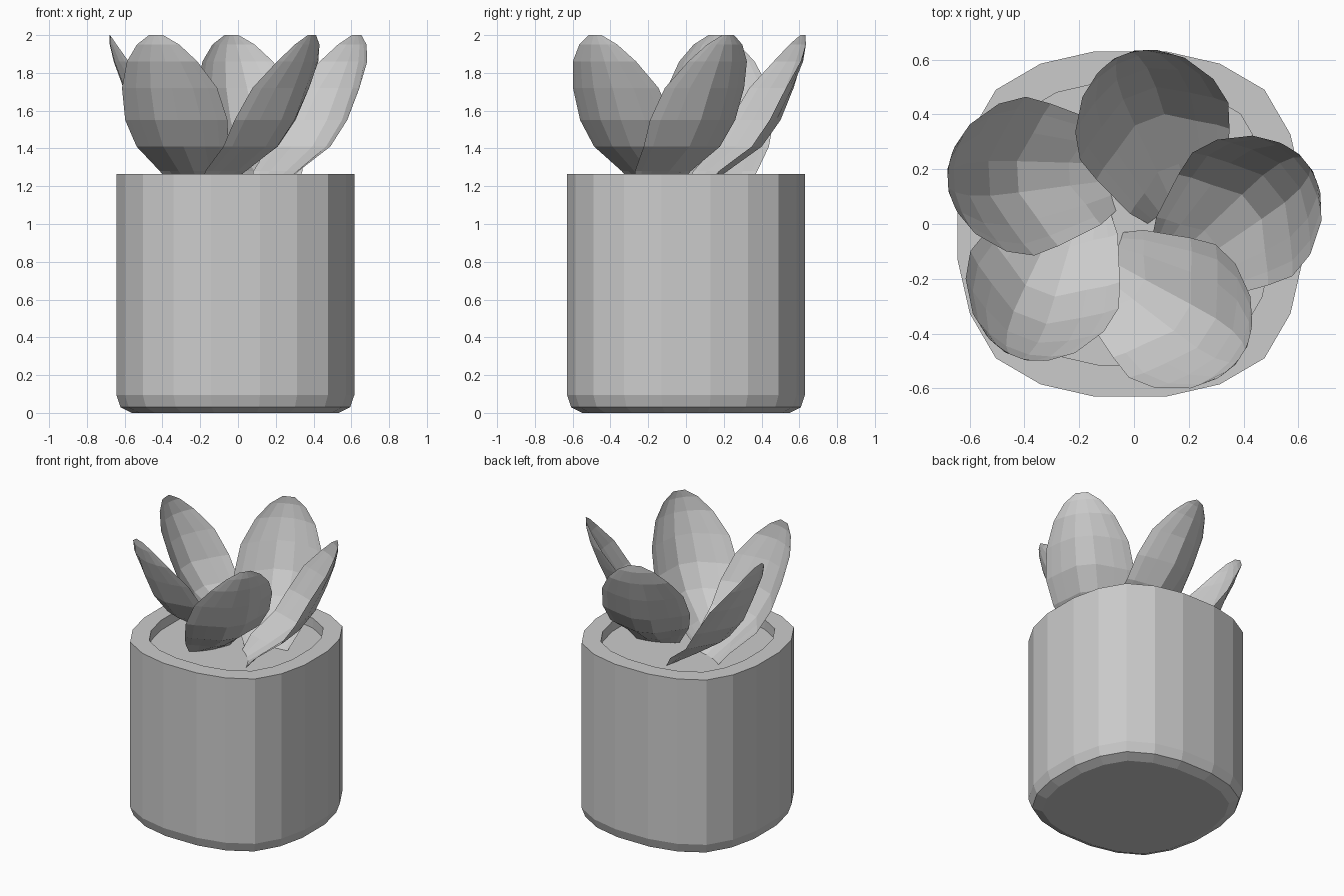
import bpy, bmesh
from math import cos, sin, radians

if "Cube" in bpy.data.objects:
    bpy.data.objects.remove(bpy.data.objects["Cube"])


def make_object(name, verts, faces):
    mesh = bpy.data.meshes.new(name)
    mesh.from_pydata(verts, [], faces)
    bm = bmesh.new()
    bm.from_mesh(mesh)
    bmesh.ops.recalc_face_normals(bm, faces=bm.faces)
    bm.to_mesh(mesh)
    bm.free()
    ob = bpy.data.objects.new(name, mesh)
    bpy.context.collection.objects.link(ob)
    return ob


# Pot outline: 20-sided rounded square, one quarter turned four times
quarter = [(0.63, 0.13), (0.585, 0.327), (0.49, 0.49), (0.327, 0.585), (0.13, 0.63)]
outline = []
for k in range(4):
    for x, y in quarter:
        for _ in range(k):
            x, y = -y, x
        outline.append((x, y))
n = len(outline)


def loft(name, rings):
    verts = [(x * s - 0.014, y * s, z) for s, z in rings for x, y in outline]
    faces = [(r * n + i, r * n + (i + 1) % n, (r + 1) * n + (i + 1) % n, (r + 1) * n + i)
             for r in range(len(rings) - 1) for i in range(n)]
    faces += [tuple(range(n)), tuple(range((len(rings) - 1) * n, len(rings) * n))]
    return make_object(name, verts, faces)


# Pot with chamfered foot, flat rim and soil surface just under the rim
loft("pot", [(0.87, 0), (0.965, 0.03), (1.0, 0.095), (1.0, 1.265), (0.82, 1.265), (0.82, 1.195)])

# Leaf rows: outward distance, height, half width, cup depth, midrib channel depth
rows = [(0.00, 1.19, 0.14, 0.02, 0), (0.12, 1.28, 0.19, 0.08, 0.03), (0.31, 1.41, 0.26, 0.11, 0.03),
        (0.42, 1.55, 0.29, 0.13, 0.025), (0.51, 1.72, 0.27, 0.12, 0.01), (0.57, 1.86, 0.20, 0.07, 0),
        (0.59, 1.95, 0.12, 0.03, 0), (0.59, 2.0, 0.04, 0.0, 0)]
columns = [-1, -0.85, -0.6, -0.22, 0.22, 0.6, 0.85, 1]
side_offset = -0.19


def leaf(name, angle, shift):
    a = radians(angle)
    verts, faces = [], []
    m = len(columns)
    for w, z, half, cup, channel in rows:
        for t in columns:
            out = w - cup * t * t + (channel if abs(t) < 0.3 else 0)
            side = side_offset + half * t
            verts.append((out * cos(a) - side * sin(a) + shift,
                          out * sin(a) + side * cos(a), z))
    for r in range(len(rows) - 1):
        for c in range(m - 1):
            i = r * m + c
            faces.append((i, i + 1, i + m + 1, i + m))
    make_object(name, verts, faces)


# Five overlapping leaves in a pinwheel
for i, (angle, shift) in enumerate([(39, 0.05), (111, 0), (183, -0.08), (249, -0.045), (327, 0.0)]):
    leaf(f"leaf_{i + 1}", angle, shift)
